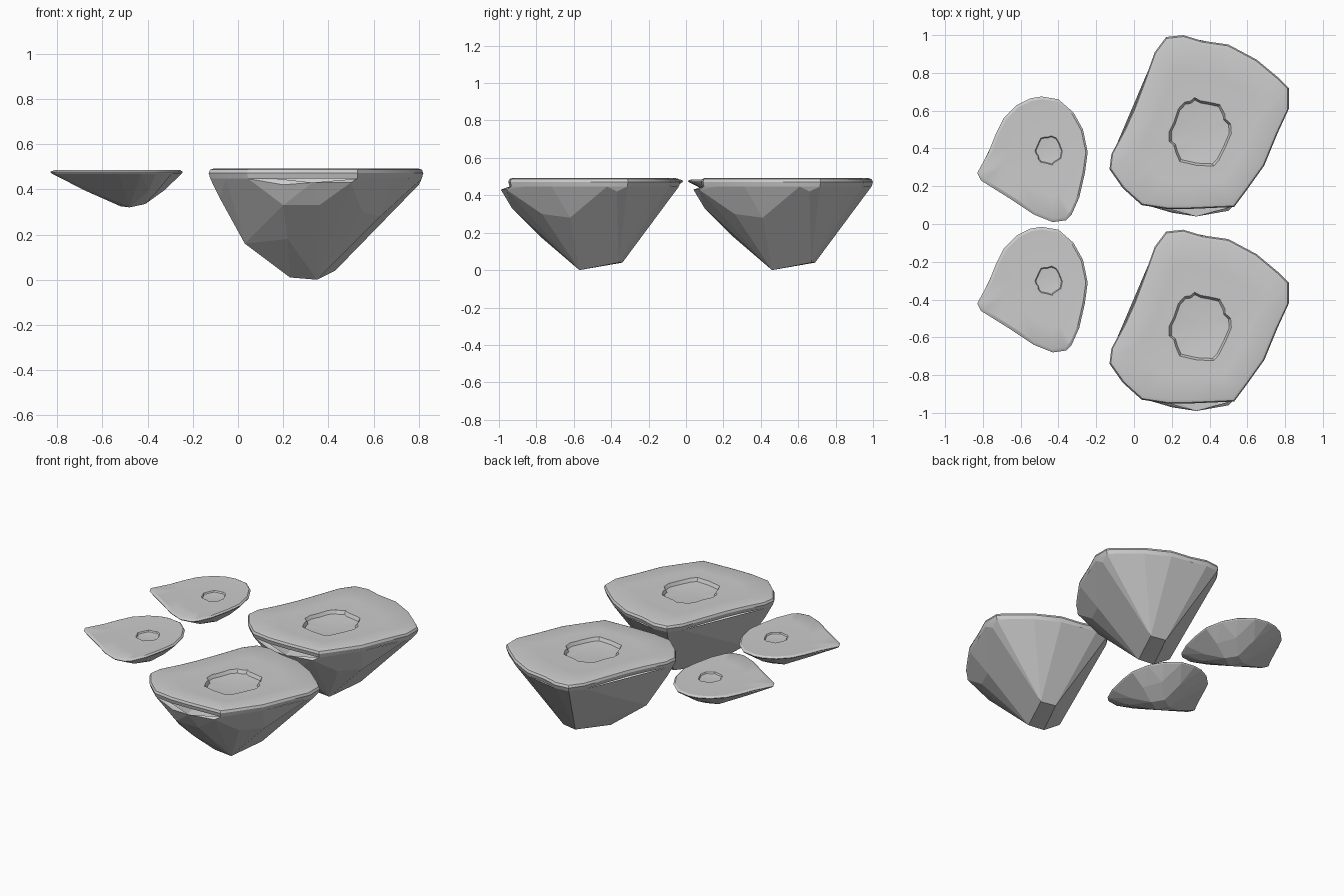
import bpy, bmesh, math
from mathutils import Vector

cube = bpy.data.objects.get("Cube")
if cube:
    bpy.data.objects.remove(cube, do_unlink=True)

stone = bpy.data.materials.new("grey_stone")
stone.use_nodes = True
GREY = (0.6, 0.6, 0.6, 1)
stone.diffuse_color = GREY
stone.node_tree.nodes["Principled BSDF"].inputs["Base Color"].default_value = GREY


def finish(bm, name, dy, smooth):
    bmesh.ops.recalc_face_normals(bm, faces=bm.faces)
    mesh = bpy.data.meshes.new(name)
    bm.to_mesh(mesh)
    bm.free()
    mesh.materials.append(stone)
    ob = bpy.data.objects.new(name, mesh)
    ob.location.y = dy
    bpy.context.collection.objects.link(ob)
    if smooth:
        bpy.ops.object.select_all(action='DESELECT')
        ob.select_set(True)
        bpy.context.view_layer.objects.active = ob
        bpy.ops.object.shade_smooth_by_angle(angle=math.radians(25))


def ring(outline, centre, scale, z):
    c = Vector(centre)
    return [(*(c + (Vector(p) - c) * scale), z) for p in outline]


def dent_ring(outline, centre, rx, ry, z):
    """Uneven oval whose points line up with the outline directions."""
    pts = []
    for i, p in enumerate(outline):
        d = (Vector(p) - Vector(centre)).normalized()
        wobble = 1 + 0.07 * math.sin(i * 1.9)
        pts.append((centre[0] + d.x * rx * wobble, centre[1] + d.y * ry * wobble, z))
    return pts


def rock_top(name, outline, centre, top, dent, depth, dy):
    """Rounded rim, slightly dished surface and a shallow hollow."""
    rx, ry = dent
    lip = 0.2 * depth
    loops = [ring(outline, centre, 0.985, top - 0.045 if rx > 0.1 else top - 0.015),
             ring(outline, centre, 1.0, top - 0.02 if rx > 0.1 else top - 0.008),
             ring(outline, centre, 0.985, top - 0.005),
             ring(outline, centre, 0.95, top),
             ring(outline, centre, 0.65, top - lip),
             dent_ring(outline, centre, rx, ry, top - lip),
             dent_ring(outline, centre, rx * 0.93, ry * 0.93, top - depth * 0.8),
             dent_ring(outline, centre, rx * 0.5, ry * 0.5, top - depth)]
    bm = bmesh.new()
    rows = [[bm.verts.new(p) for p in loop] for loop in loops]
    n = len(outline)
    for a, b in zip(rows, rows[1:]):
        for i in range(n):
            j = (i + 1) % n
            bm.faces.new((a[i], a[j], b[j], b[i]))
    bm.faces.new(rows[-1])
    finish(bm, name, dy, True)
    # normals must face up on an open shell
    mesh = bpy.context.object.data
    if mesh.polygons[-1].normal.z < 0:
        mesh.flip_normals()


def rock_body(name, points, dy):
    """Faceted underside: a hull left open below the top."""
    bm = bmesh.new()
    for p in points:
        bm.verts.new(p)
    res = bmesh.ops.convex_hull(bm, input=bm.verts)
    loose = [v for v in bm.verts if not v.link_faces]
    bmesh.ops.delete(bm, geom=loose, context='VERTS')
    bmesh.ops.recalc_face_normals(bm, faces=bm.faces)
    bmesh.ops.dissolve_limit(bm, angle_limit=math.radians(5),
                             verts=bm.verts, edges=bm.edges)
    lids = [f for f in bm.faces if f.normal.z > 0.9]
    bmesh.ops.delete(bm, geom=lids, context='FACES')
    finish(bm, name, dy, False)


# Large rock
BIG = [(.17, -.04), (.26, -.03), (.36, -.06), (.5, -.08), (.65, -.16), (.77, -.26),
       (.82, -.31), (.82, -.42), (.76, -.55), (.69, -.72), (.59, -.86), (.53, -.94),
       (.3, -.95), (.17, -.95), (.04, -.93), (-.06, -.84), (-.13, -.74), (-.12, -.66),
       (-.05, -.53), (0, -.42), (.06, -.26), (.11, -.12)]
BIG_C = (.35, -.55)
big_low = [(.2, -.97, .42), (.33, -.99, .43), (.5, -.96, .43), (.8, -.37, .42),
           (.2, -.93, .33), (.36, -.93, .33), (.22, -.78, .18), (.55, -.77, .3),
           (.63, -.62, .28), (.72, -.38, .33), (-.08, -.72, .36), (.03, -.66, .16),
           (.16, -.6, .1), (.23, -.57, .01), (.35, -.57, 0), (.43, -.36, .04),
           (.33, -.34, .04), (.27, -.13, .33)]

# Small rock
SMALL = [(-.83, -.42), (-.77, -.31), (-.73, -.21), (-.69, -.13), (-.62, -.06),
         (-.55, -.025), (-.49, -.015), (-.4, -.03), (-.32, -.1), (-.27, -.19),
         (-.245, -.31), (-.26, -.42), (-.29, -.55), (-.33, -.64), (-.36, -.67),
         (-.43, -.68), (-.53, -.64), (-.65, -.56), (-.73, -.51), (-.81, -.46)]
SMALL_C = (-.45, -.3)
small_low = [(-.52, -.29, .325), (-.48, -.36, .32), (-.41, -.33, .335), (-.45, -.25, .33)]

for side, big_dy, small_dy in (("front", 0, 0), ("back", 1.03, .69)):
    rock_top(f"large_rock_top_{side}", BIG, BIG_C, .492, (.16, .18), .035, big_dy)
    rock_body(f"large_rock_body_{side}",
              ring(BIG, BIG_C, .985, .447) + big_low, big_dy)
    rock_top(f"small_rock_top_{side}", SMALL, SMALL_C, .485, (.07, .075), .014, small_dy)
    rock_body(f"small_rock_body_{side}",
              ring(SMALL, SMALL_C, .985, .47) + ring(SMALL[::2], SMALL_C, .6, .395)
              + small_low, small_dy)
